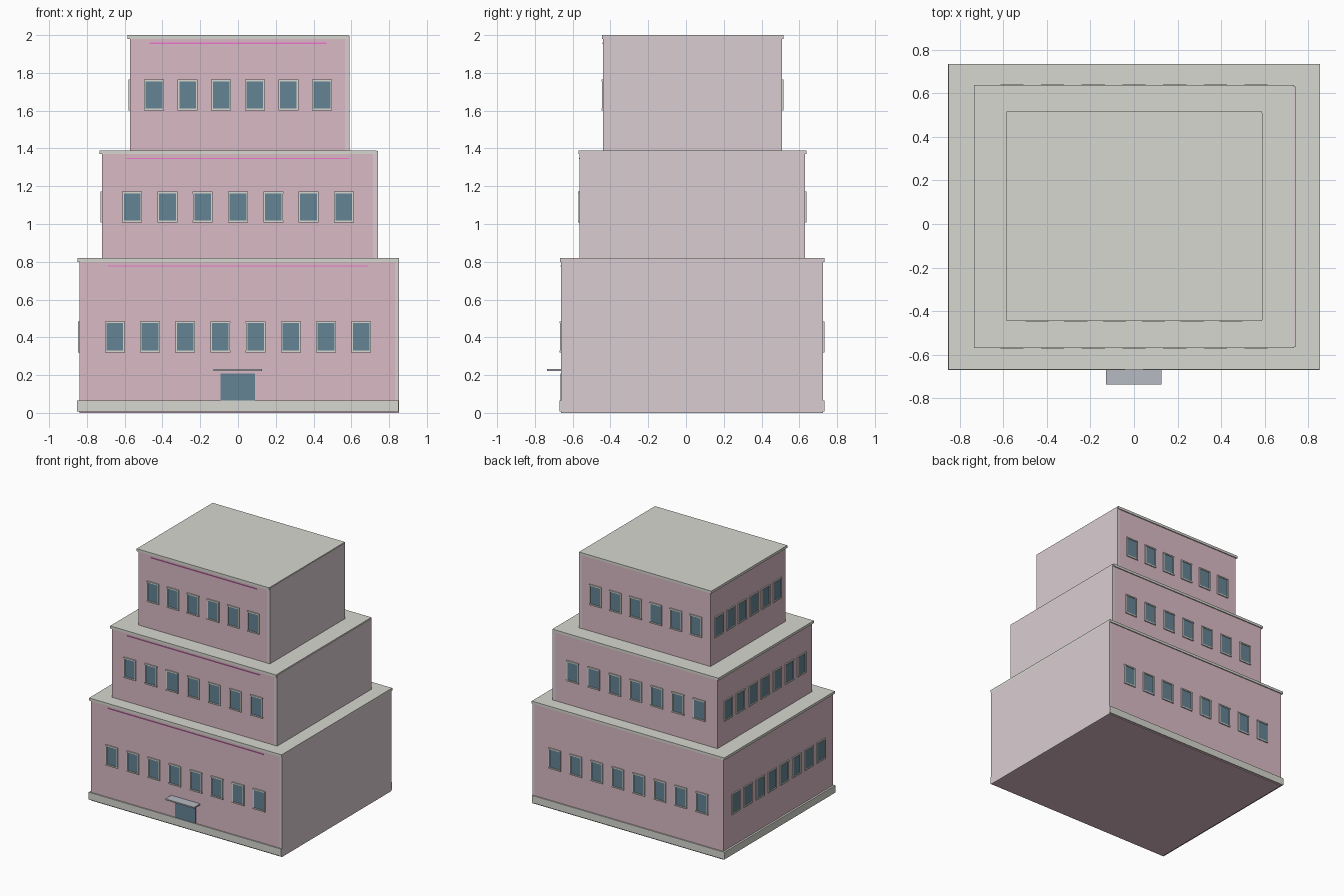
import bpy
import bmesh
from mathutils import Matrix

if "Cube" in bpy.data.objects:
    bpy.data.objects.remove(bpy.data.objects["Cube"])


def material(name, r, g, b):
    m = bpy.data.materials.new(name)
    m.diffuse_color = (r, g, b, 1)
    m.use_nodes = True
    m.node_tree.nodes["Principled BSDF"].inputs["Base Color"].default_value = m.diffuse_color
    return m


PINK = material("pink_plaster", 0.70, 0.50, 0.56)
PALE = material("pale_plaster", 0.70, 0.61, 0.64)
STONE = material("stone", 0.68, 0.68, 0.63)
GLASS = material("blue_glass", 0.13, 0.23, 0.30)
METAL = material("grey_metal", 0.47, 0.49, 0.54)
NEON = material("magenta_strip", 0.85, 0.18, 0.62)


def boxes(name, mat, spans):
    """One object from several (x0, x1, y0, y1, z0, z1) boxes."""
    bm = bmesh.new()
    for x0, x1, y0, y1, z0, z1 in spans:
        x0, x1 = sorted((x0, x1))
        y0, y1 = sorted((y0, y1))
        mid = Matrix.Translation(((x0 + x1) / 2, (y0 + y1) / 2, (z0 + z1) / 2))
        size = Matrix.Diagonal((x1 - x0, y1 - y0, z1 - z0, 1))
        bmesh.ops.create_cube(bm, size=1, matrix=mid @ size)
    me = bpy.data.meshes.new(name)
    bm.to_mesh(me)
    bm.free()
    me.materials.append(mat)
    ob = bpy.data.objects.new(name, me)
    bpy.context.collection.objects.link(ob)
    return ob


def wall_box(side, wall, c, u0, u1, d0, d1, z0, z1):
    """Box on a wall: u runs along it from centre c, d is depth outwards."""
    if side == "left":
        return (wall - d0, wall - d1, c + u0, c + u1, z0, z1)
    s = -1 if side == "front" else 1
    return (c + u0, c + u1, wall + s * d0, wall + s * d1, z0, z1)


# name, half width, front y, back y, bottom, top, windows per wall, window centre z, panel x
TIERS = [
    ("lower", 0.838, -0.66, 0.725, 0.0, 0.82, 8, 0.403, 0.852),
    ("middle", 0.72, -0.562, 0.63, 0.81, 1.39, 7, 1.09, 0.741),
    ("upper", 0.572, -0.438, 0.507, 1.38, 2.0, 6, 1.683, 0.590),
]

for name, hw, y0, y1, z0, z1, count, wz, px in TIERS:
    # walls, blank side wall and roof slab
    boxes(name + "_walls", PINK, [(-hw, hw, y0, y1, z0, z1 - 0.01)])
    boxes(name + "_side_panel", PALE,
          [(hw - 0.006, px, y0 - 0.001, y1 + 0.001, z0, z1 - 0.004)])
    boxes(name + "_roof_slab", STONE,
          [(-hw - 0.013, hw + 0.014, y0 - 0.007, y1 + 0.008, z1 - 0.02, z1)])

    # windows with surrounds on front, back and left
    glass, frames = [], []
    cy = (y0 + y1) / 2
    for side, wall, c, width in (("front", y0, 0, 2 * hw),
                                 ("back", y1, 0, 2 * hw),
                                 ("left", -hw, cy, y1 - y0)):
        for i in range(count):
            u = c + width * 0.778 * (i / (count - 1) - 0.5)

            def add(group, *dims):
                group.append(wall_box(side, wall, u, *dims))

            add(glass, -0.044, 0.044, -0.005, 0.003, wz - 0.074, wz + 0.074)
            for s in (-1, 1):
                add(frames, s * 0.048 - 0.004, s * 0.048 + 0.004, -0.005, 0.008,
                    wz - 0.074, wz + 0.074)
                add(frames, -0.053, 0.053, -0.005, 0.009,
                    wz + s * 0.077 - 0.005, wz + s * 0.077 + 0.005)
    boxes(name + "_window_glass", GLASS, glass)
    boxes(name + "_window_frames", STONE, frames)

    # thin light strip below the front roof edge
    boxes(name + "_light_strip", NEON,
          [(-hw * 0.82, hw * 0.82, y0 - 0.005, y0 + 0.005, z1 - 0.046, z1 - 0.04)])

# plinth, door and canopy
boxes("plinth", STONE, [(-0.853, 0.851, -0.669, 0.734, 0.008, 0.066)])
boxes("front_door", GLASS, [(-0.093, 0.09, -0.664, -0.65, 0.06, 0.208)])
boxes("door_canopy", METAL, [(-0.129, 0.127, -0.735, -0.65, 0.222, 0.232)])
